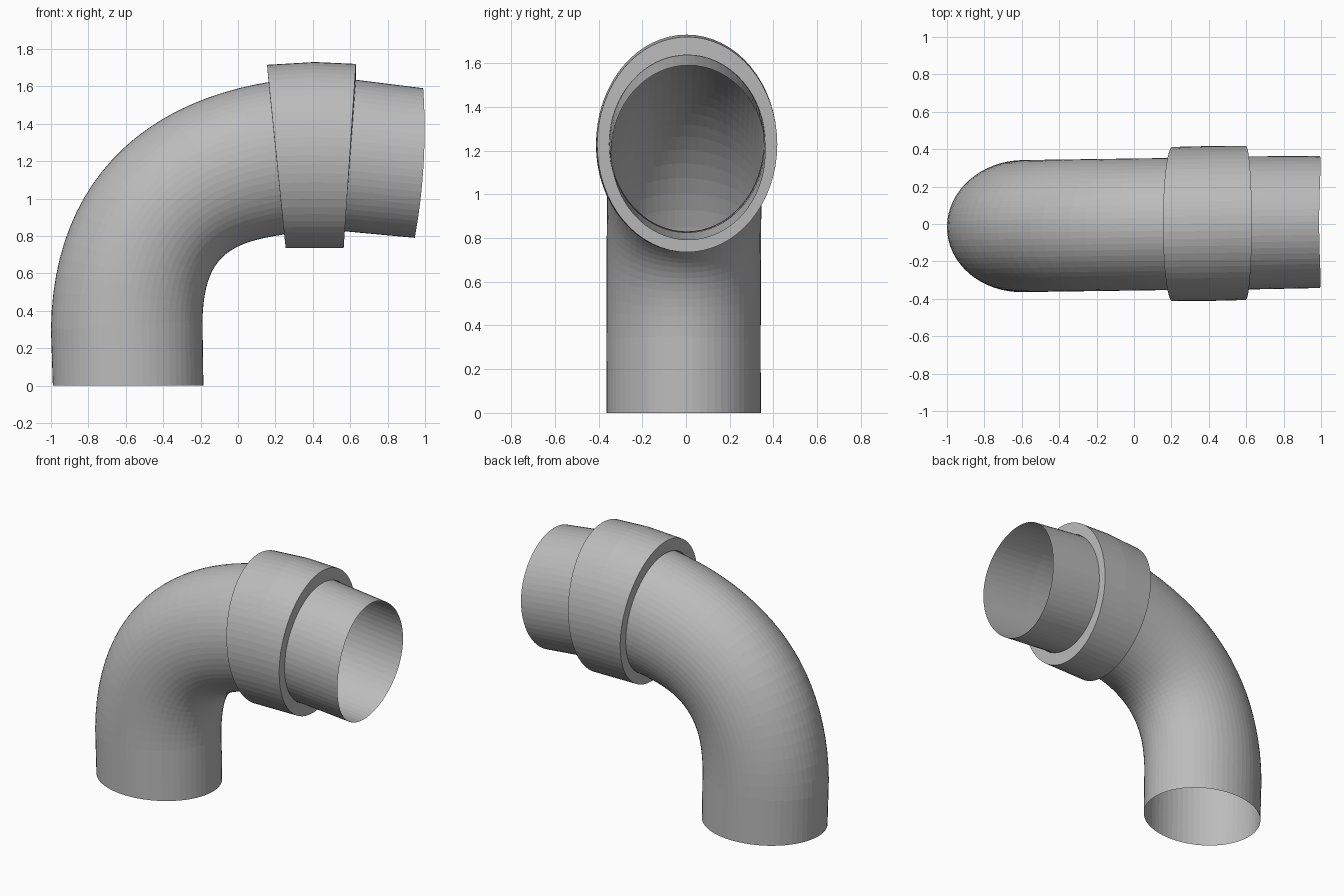
import bpy, bmesh, math
from mathutils import Vector
from mathutils.geometry import interpolate_bezier

SIDES = 64

cube = bpy.data.objects.get("Cube")
if cube:
    bpy.data.objects.remove(cube)

grey = bpy.data.materials.new("pipe grey")
grey.use_nodes = True
grey.diffuse_color = (0.5, 0.5, 0.5, 1)
grey.node_tree.nodes["Principled BSDF"].inputs["Base Color"].default_value = (0.5, 0.5, 0.5, 1)


def ring(bm, outer, inner, width, bulge=0.0):
    """Elliptical section spanning an outer and an inner bend point (x, z)."""
    o, i = Vector(outer), Vector(inner)
    mid, half = (o + i) / 2, (o - i) / 2
    verts = []
    for k in range(SIDES):
        a = 2 * math.pi * k / SIDES
        p = mid + half * math.cos(a)
        x = p.x + bulge * math.sin(a) ** 2
        y = width * math.sin(a) + 0.014 * (p.x - 0.2)  # slight sideways drift
        verts.append(bm.verts.new((x, y, p.y)))
    return verts


def loft(name, sections, closed=False):
    bm = bmesh.new()
    rings = [ring(bm, *s) for s in sections]
    pairs = list(zip(rings, rings[1:]))
    if closed:
        pairs.append((rings[-1], rings[0]))
    for a, b in pairs:
        for k in range(SIDES):
            n = (k + 1) % SIDES
            bm.faces.new((a[k], a[n], b[n], b[k]))
    bmesh.ops.recalc_face_normals(bm, faces=bm.faces)
    mesh = bpy.data.meshes.new(name)
    bm.to_mesh(mesh)
    bm.free()
    mesh.materials.append(grey)
    obj = bpy.data.objects.new(name, mesh)
    bpy.context.collection.objects.link(obj)
    return obj


def bezier(points, count):
    p = [Vector((x, z, 0)) for x, z in points]
    return [v.xy for v in interpolate_bezier(*p, count)]


# Elbow pipe: straight foot, then the bend up to the joint inside the collar
W = 0.353
outer = bezier([(-1.0, 0.3), (-0.99, 1.12), (-0.46, 1.6), (0.41, 1.65)], 25)
inner = bezier([(-0.19, 0.35), (-0.18, 0.75), (0.0, 0.78), (0.41, 0.83)], 25)
elbow = [((-0.99, 0), (-0.185, 0), W)] + [(o, i, W) for o, i in zip(outer, inner)]
loft("elbow_pipe", elbow)

# Outlet pipe leaving the collar, tilted slightly downwards
loft("outlet_pipe", [
    ((0.41, 1.655), (0.41, 0.825), W + 0.003),
    ((0.63, 1.635), (0.57, 0.825), W + 0.003),
    ((0.99, 1.59), (0.945, 0.79), W, 0.025),
])

# Collar: thick sleeve over the joint, closed by flat end faces
loft("collar", [
    ((0.155, 1.715), (0.255, 0.735), 0.412),
    ((0.41, 1.73), (0.41, 0.735), 0.414),
    ((0.63, 1.72), (0.565, 0.735), 0.412),
    ((0.63, 1.637), (0.57, 0.823), W + 0.004),
    ((0.41, 1.66), (0.41, 0.82), W + 0.006),
    ((0.163, 1.628), (0.246, 0.818), W),
], closed=True)
